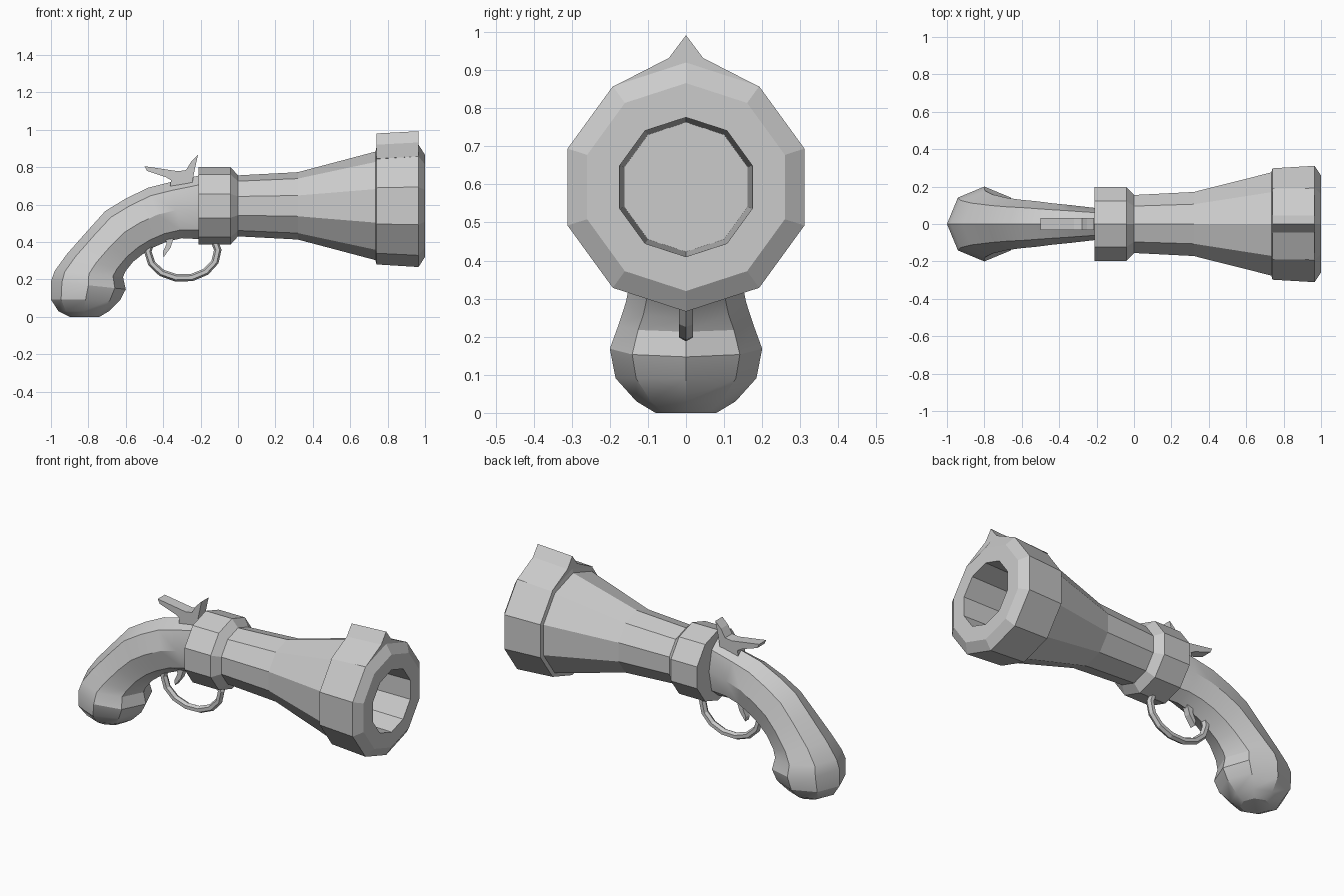
import bpy, bmesh
from math import sin, cos, radians, pi
from mathutils import Vector

if "Cube" in bpy.data.objects:
    bpy.data.objects.remove(bpy.data.objects["Cube"])

AXIS_Z = 0.593


def loft(name, rings, smooth=None):
    """Skin a list of equal-sized point rings and cap both ends."""
    bm = bmesh.new()
    loops = [[bm.verts.new(p) for p in ring] for ring in rings]
    n = len(loops[0])
    for a, b in zip(loops, loops[1:]):
        for i in range(n):
            j = (i + 1) % n
            bm.faces.new((a[i], a[j], b[j], b[i]))
    bm.faces.new(loops[0])
    bm.faces.new(loops[-1])
    bmesh.ops.recalc_face_normals(bm, faces=bm.faces)
    mesh = bpy.data.meshes.new(name)
    bm.to_mesh(mesh)
    bm.free()
    obj = bpy.data.objects.new(name, mesh)
    bpy.context.collection.objects.link(obj)
    if smooth:
        bpy.ops.object.select_all(action='DESELECT')
        obj.select_set(True)
        bpy.context.view_layer.objects.active = obj
        bpy.ops.object.shade_smooth_by_angle(angle=radians(smooth))
    return obj


def plate(name, outline, half):
    """Side-view outline given thickness along y."""
    return loft(name, [[(x, y, z) for x, z in outline] for y in (-half, half)])


def decagon(x, r):
    return [(x, r * cos(radians(90 + 36 * k)), AXIS_Z + r * sin(radians(90 + 36 * k)))
            for k in range(10)]


# Breech band, flared barrel, muzzle ring and bore
barrel_profile = [(-0.21, 0.207), (-0.04, 0.207), (0, 0.163), (0.32, 0.18),
                  (0.735, 0.29), (0.74, 0.313), (0.965, 0.327), (1.0, 0.273),
                  (1.0, 0.183), (0.38, 0.17)]
loft("barrel", [decagon(x, r) for x, r in barrel_profile])

# Pointed front sight blending into the muzzle ring
sight = [(0, 0.992), (0.045, 0.932), (0.191, 0.857), (0, 0.8), (-0.191, 0.857), (-0.045, 0.932)]
loft("front_sight", [[(x, y, z - drop) for y, z in sight]
                     for x, drop in ((0.74, 0.012), (0.965, 0))])

# Octagonal curved grip: top x, top z, underside x, underside z, half width
grip_stations = [
    (-0.20, 0.757, -0.20, 0.415, 0.085),
    (-0.36, 0.720, -0.30, 0.420, 0.100),
    (-0.48, 0.690, -0.38, 0.402, 0.110),
    (-0.60, 0.632, -0.45, 0.372, 0.122),
    (-0.71, 0.565, -0.505, 0.338, 0.130),
    (-0.80, 0.465, -0.56, 0.295, 0.140),
    (-0.915, 0.335, -0.60, 0.245, 0.158),
    (-0.98, 0.245, -0.615, 0.213, 0.178),
    (-1.00, 0.190, -0.60, 0.147, 0.200),
    (-1.00, 0.092, -0.63, 0.090, 0.185),
    (-0.96, 0.030, -0.69, 0.030, 0.130),
    (-0.90, 0.000, -0.74, 0.000, 0.080)]
grip_rings = []
for tx, tz, bx, bz, w in grip_stations:
    top, low = Vector((tx, 0, tz)), Vector((bx, 0, bz))
    mid, half = (top + low) / 2, (top - low) / 2
    grip_rings.append([mid + half * cos(k * pi / 4) + Vector((0, w * sin(k * pi / 4), 0))
                       for k in range(8)])
loft("grip", grip_rings, smooth=30)

# Cocking hammer on top
plate("hammer", [(-0.50, 0.805), (-0.32, 0.778), (-0.278, 0.784), (-0.25, 0.83),
                 (-0.214, 0.866), (-0.235, 0.77), (-0.25, 0.68), (-0.364, 0.69),
                 (-0.358, 0.73), (-0.385, 0.746), (-0.487, 0.78)], 0.033)

# Trigger
plate("trigger", [(-0.39, 0.45), (-0.382, 0.39), (-0.402, 0.345), (-0.398, 0.318),
                  (-0.36, 0.37), (-0.335, 0.45)], 0.018)

# Trigger guard: six-sided bar swept along an arc
guard_rings = []
for i in range(10):
    a = radians(155 + i * 26)
    ring = []
    for k in range(6):
        t = k * pi / 3
        off = 0.02 * cos(t)
        ring.append((-0.295 + (0.187 + off) * cos(a), 0.021 * sin(t),
                     0.35 + (0.145 + off) * sin(a)))
    guard_rings.append(ring)
loft("trigger_guard", guard_rings)
